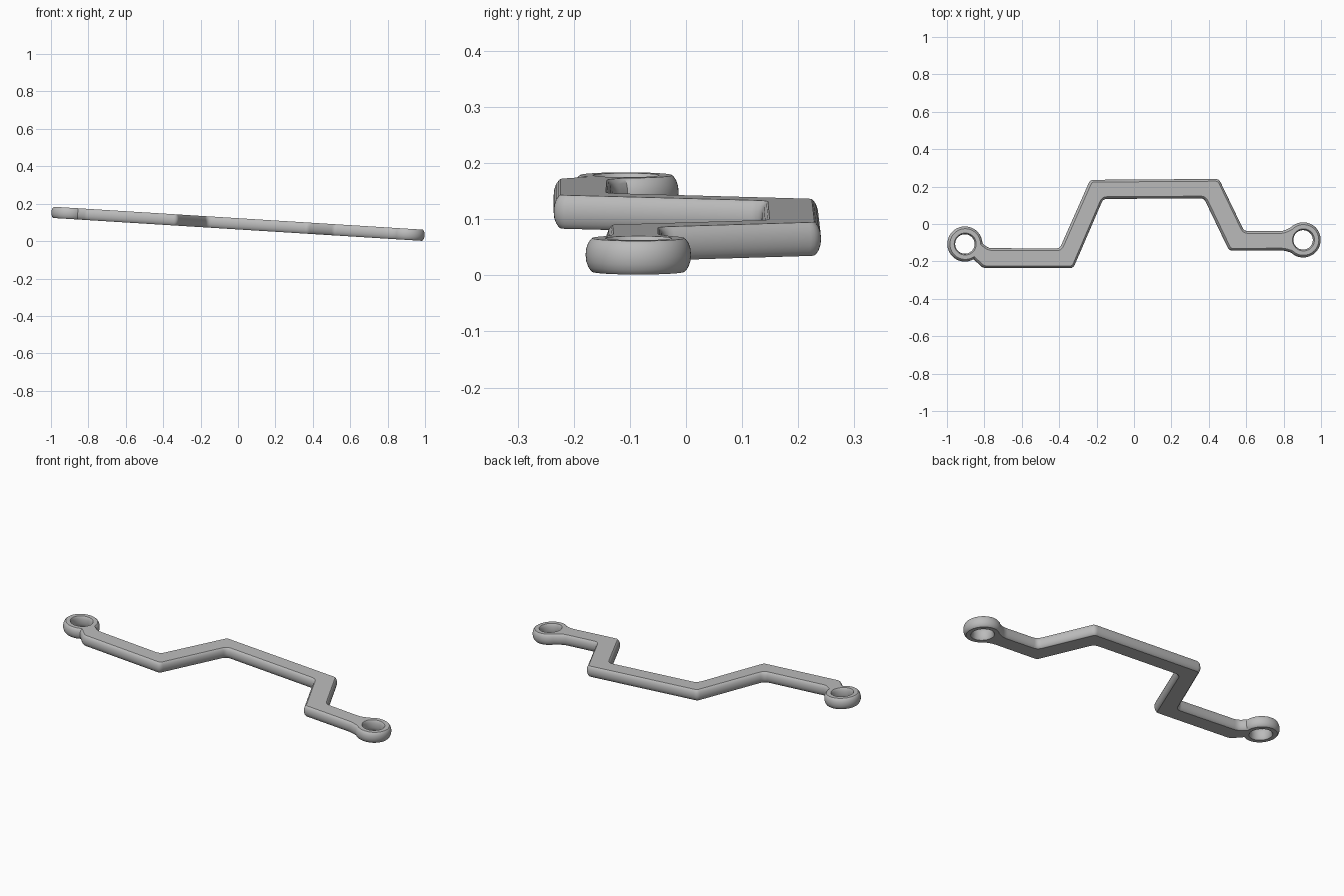
import bpy, bmesh
from math import cos, sin, pi, radians, sqrt
from mathutils import Vector

HALF = 0.03       # half thickness
BULGE = 0.012     # how far the sides swell out at mid height
LAYERS = 8
RING, HOLE = 0.094, 0.052
LEFT_EYE = Vector((-0.906, -0.107))
RIGHT_EYE = Vector((0.906, -0.085))

if "Cube" in bpy.data.objects:
    bpy.data.objects.remove(bpy.data.objects["Cube"])


def arc(centre, radius, start, end, steps):
    angles = [radians(start + (end - start) * i / steps) for i in range(steps + 1)]
    return [centre + radius * Vector((cos(a), sin(a))) for a in angles]


def rounded(before, corners, after, trim=0.02, steps=5):
    """Round every corner of an open chain lying between two neighbours."""
    chain = [before] + [Vector(c) for c in corners] + [after]
    out = []
    for a, b, c in zip(chain, chain[1:], chain[2:]):
        p = b + (a - b).normalized() * min(trim, (a - b).length * 0.45)
        q = b + (c - b).normalized() * min(trim, (c - b).length * 0.45)
        for i in range(steps + 1):
            t = i / steps
            out.append(p * (1 - t) ** 2 + b * 2 * t * (1 - t) + q * t * t)
    return out


def inset(loop, amount):
    """Move a counter-clockwise loop inwards with mitred corners."""
    out = []
    for i, p in enumerate(loop):
        d1 = (p - loop[i - 1]).normalized()
        d2 = (loop[(i + 1) % len(loop)] - p).normalized()
        n1, n2 = Vector((-d1.y, d1.x)), Vector((-d2.y, d2.x))
        out.append(p + (n1 + n2) * amount / (1 + n1.dot(n2)))
    return out


# Outline: lower edge, right eye, upper edge, left eye
right_arc = arc(RIGHT_EYE, RING, -134, 134, 44)
left_arc = arc(LEFT_EYE, RING, 2, 300, 48)
lower = [(-0.81, -0.236), (-0.325, -0.236), (-0.165, 0.134),
         (0.375, 0.137), (0.51, -0.143), (0.80, -0.141)]
upper = [(0.80, -0.038), (0.59, -0.038), (0.455, 0.241),
         (-0.235, 0.236), (-0.398, -0.131), (-0.78, -0.129)]
outline = (rounded(left_arc[-1], lower, right_arc[0]) + right_arc
           + rounded(right_arc[-1], upper, left_arc[0]) + left_arc)
holes = [arc(c, HOLE, 0, 360, 40)[:-1] for c in (LEFT_EYE, RIGHT_EYE)]

# Stack the loops into swelling walls
bm = bmesh.new()
rims = {0: [], LAYERS: []}
for loop, direction, bulge in [(outline, 1, BULGE)] + [(h, -1, 0.007) for h in holes]:
    rows = []
    for k in range(LAYERS + 1):
        t = sin((k / LAYERS - 0.5) * pi)
        amount = direction * bulge * (1 - sqrt(1 - 0.9 * t * t)) / (1 - sqrt(0.1))
        rows.append([bm.verts.new((p.x, p.y, HALF * t)) for p in inset(loop, amount)])
    n = len(loop)
    for low, high in zip(rows, rows[1:]):
        for i in range(n):
            j = (i + 1) % n
            bm.faces.new((low[i], low[j], high[j], high[i]))
    for k in rims:
        rims[k] += [bm.edges.get((rows[k][i], rows[k][i - 1])) for i in range(n)]

# Flat top and bottom faces, leaving the eyes open
for k, edges in rims.items():
    bmesh.ops.triangle_fill(bm, use_beauty=True, use_dissolve=False, edges=edges)
bmesh.ops.recalc_face_normals(bm, faces=bm.faces)
mesh = bpy.data.meshes.new("cranked_link_arm")
bm.to_mesh(mesh)
bm.free()

# Material and placement, tipped down towards the right eye
grey = bpy.data.materials.new("plain_grey")
grey.use_nodes = True
colour = (0.5, 0.5, 0.5, 1)
grey.diffuse_color = colour
grey.node_tree.nodes["Principled BSDF"].inputs["Base Color"].default_value = colour
mesh.materials.append(grey)

arm = bpy.data.objects.new("cranked_link_arm", mesh)
bpy.context.collection.objects.link(arm)
arm.location.z = 0.0925
arm.rotation_euler.y = radians(3.55)
bpy.context.view_layer.objects.active = arm
arm.select_set(True)
bpy.ops.object.shade_smooth_by_angle(angle=radians(30))
